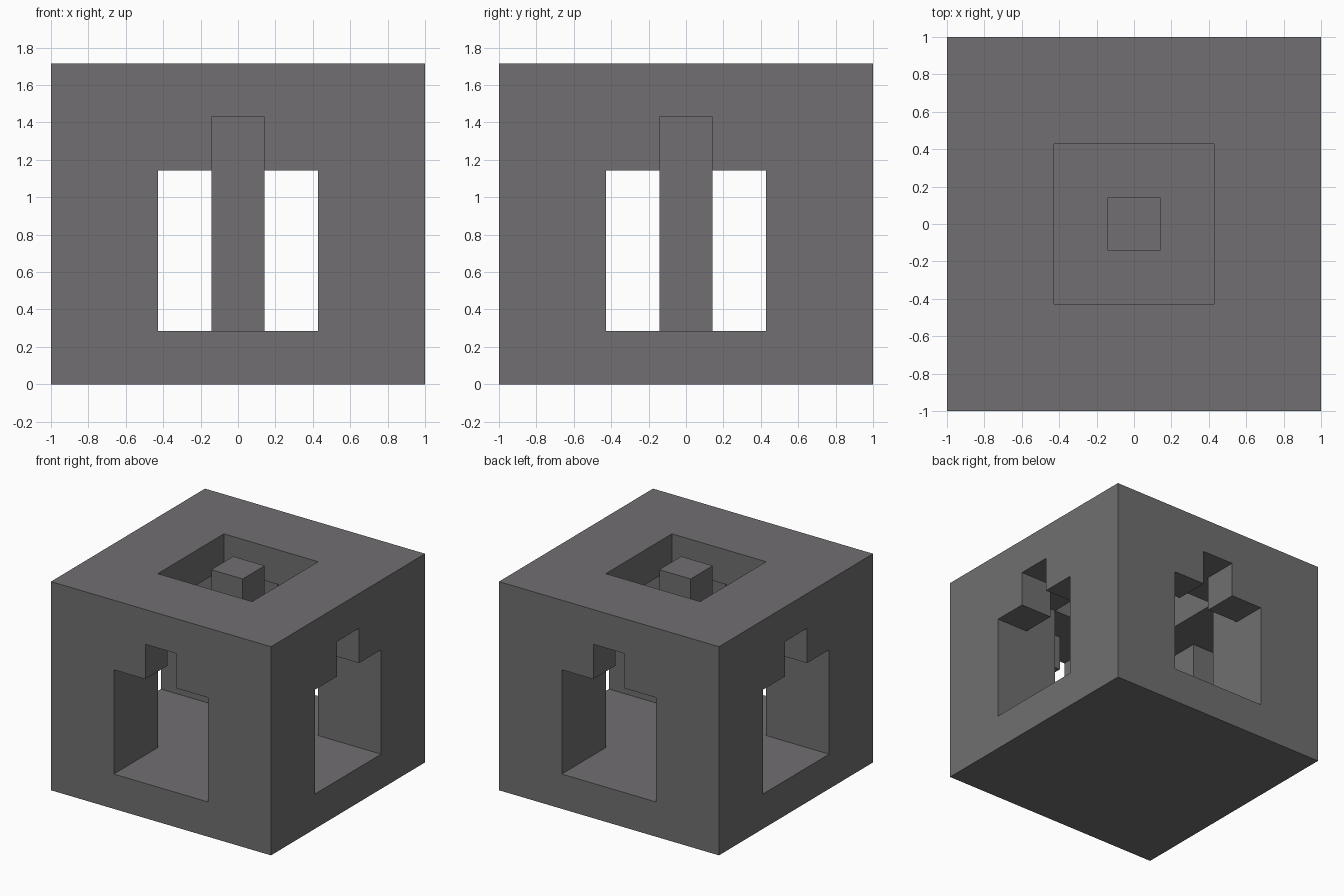
import bpy, bmesh

if "Cube" in bpy.data.objects:
    bpy.data.objects.remove(bpy.data.objects["Cube"], do_unlink=True)

U = 1 / 7  # half a block

stone = bpy.data.materials.new("dark_grey")
stone.use_nodes = True
colour = (0.165, 0.159, 0.165, 1)
stone.diffuse_color = colour
stone.node_tree.nodes["Principled BSDF"].inputs["Base Color"].default_value = colour


def box(name, half_x, half_y, low, high):
    """Box centred on the vertical axis, sized in half blocks."""
    bm = bmesh.new()
    bmesh.ops.create_cube(bm, size=2)
    for v in bm.verts:
        v.co = (v.co.x * half_x * U, v.co.y * half_y * U,
                (high if v.co.z > 0 else low) * U)
    mesh = bpy.data.meshes.new(name)
    bm.to_mesh(mesh)
    bm.free()
    mesh.materials.append(stone)
    obj = bpy.data.objects.new(name, mesh)
    bpy.context.collection.objects.link(obj)
    return obj


# Outer block
shell = box("shell", 7, 7, 0, 12)

# Doorways, their narrow tops, the cross-shaped chamber and the roof opening
cuts = [("roof_opening", 3, 3, 5, 13)]
for name, half, reach, low, high in [("doorway", 3, 8, 2, 8),
                                     ("doorway_top", 1, 8, 5, 10),
                                     ("chamber", 3, 5, 2, 10)]:
    cuts += [(name, half, reach, low, high), (name, reach, half, low, high)]

cutters = []
for cut in cuts:
    cutter = box(*cut)
    cutter.hide_render = True
    cutters.append(cutter)
    mod = shell.modifiers.new(cut[0], 'BOOLEAN')
    mod.operation = 'DIFFERENCE'
    mod.solver = 'EXACT'
    mod.object = cutter

# Bake the cuts and drop the cutters
bpy.context.view_layer.update()
baked = bpy.data.meshes.new_from_object(
    shell.evaluated_get(bpy.context.evaluated_depsgraph_get()))
shell.modifiers.clear()
shell.data = baked
baked.materials.clear()
baked.materials.append(stone)
for cutter in cutters:
    bpy.data.objects.remove(cutter, do_unlink=True)

# Central post, standing on the chamber floor and level with the roof
box("centre_post", 1, 1, 2, 12)
